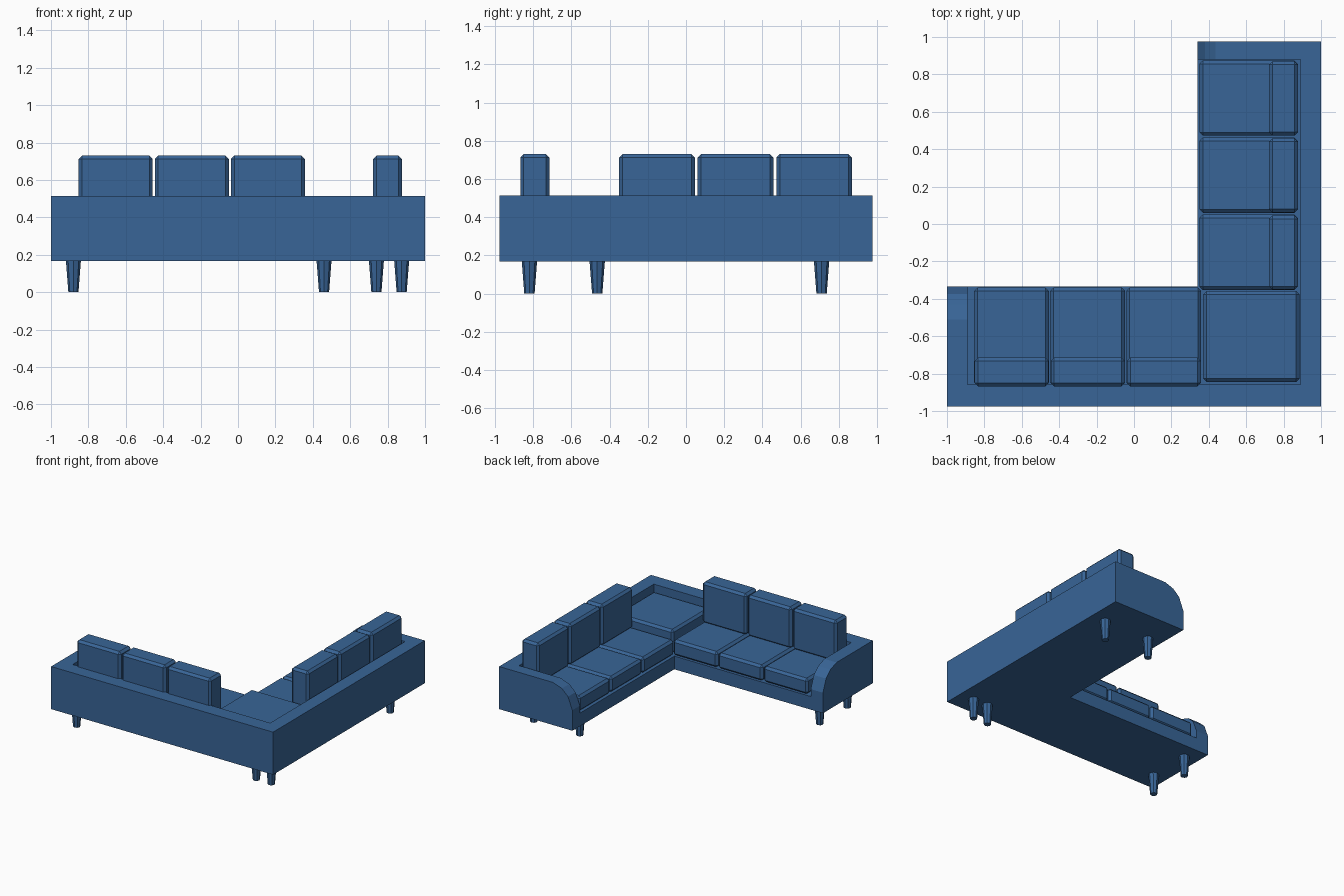
import bpy, bmesh, math
from mathutils import Vector

if "Cube" in bpy.data.objects:
    bpy.data.objects.remove(bpy.data.objects["Cube"])

blue = bpy.data.materials.new("blue fabric")
blue.diffuse_color = (0.04, 0.13, 0.31, 1)
blue.use_nodes = True
blue.node_tree.nodes["Principled BSDF"].inputs["Base Color"].default_value = blue.diffuse_color


def finish(bm, name):
    bmesh.ops.recalc_face_normals(bm, faces=bm.faces)
    me = bpy.data.meshes.new(name)
    bm.to_mesh(me)
    bm.free()
    ob = bpy.data.objects.new(name, me)
    bpy.context.collection.objects.link(ob)
    me.materials.append(blue)
    return ob


def prism(name, pts, direction):
    """Extrude a closed 3D outline along a vector."""
    bm = bmesh.new()
    face = bm.faces.new([bm.verts.new(p) for p in pts])
    res = bmesh.ops.extrude_face_region(bm, geom=[face], use_keep_orig=True)
    verts = [v for v in res["geom"] if isinstance(v, bmesh.types.BMVert)]
    bmesh.ops.translate(bm, verts=verts, vec=Vector(direction))
    return finish(bm, name)


def cushion(name, x0, x1, y0, y1, z0, z1, bevel=0.018):
    """Box with chamfered edges."""
    bm = bmesh.new()
    bmesh.ops.create_cube(bm, size=1)
    for v in bm.verts:
        v.co = ((x0 + x1) / 2 + v.co.x * (x1 - x0),
                (y0 + y1) / 2 + v.co.y * (y1 - y0),
                (z0 + z1) / 2 + v.co.z * (z1 - z0))
    bmesh.ops.bevel(bm, geom=bm.edges[:], offset=bevel, segments=1,
                    affect='EDGES', profile=0.5)
    return finish(bm, name)


BOTTOM, DECK, TOP = 0.168, 0.275, 0.515
X0, X1, Y0, Y1 = -1.0, 1.0, -0.977, 0.977   # outer extent
XI, YI = 0.34, -0.335                       # inner corner of the L
BACK_X, BACK_Y = 0.89, -0.857               # inner faces of the back rails
ARM_X, ARM_Y = -0.89, 0.88                  # inner faces of the arms

# L-shaped base between the arms and backs
prism("seat_base", [(ARM_X, BACK_Y, BOTTOM), (BACK_X, BACK_Y, BOTTOM),
                    (BACK_X, ARM_Y, BOTTOM), (XI, ARM_Y, BOTTOM),
                    (XI, YI, BOTTOM), (ARM_X, YI, BOTTOM)],
      (0, 0, DECK - BOTTOM))

# L-shaped back rail
prism("back_rail", [(X0, Y0, BOTTOM), (X1, Y0, BOTTOM), (X1, Y1, BOTTOM),
                    (BACK_X, Y1, BOTTOM), (BACK_X, BACK_Y, BOTTOM),
                    (X0, BACK_Y, BOTTOM)], (0, 0, TOP - BOTTOM))

# Arms with a faceted rounded front: (distance from the front edge, height)
curve = [(0.0, BOTTOM), (0.0, 0.335), (0.04, 0.435), (0.095, 0.487), (0.175, TOP)]
prism("left_arm", [(X0, YI - d, z) for d, z in curve]
      + [(X0, BACK_Y, TOP), (X0, BACK_Y, BOTTOM)], (ARM_X - X0, 0, 0))
prism("far_arm", [(XI + d, ARM_Y, z) for d, z in curve]
      + [(BACK_X, ARM_Y, TOP), (BACK_X, ARM_Y, BOTTOM)], (0, Y1 - ARM_Y, 0))

# Seat and back cushions, three on each wing
for i in range(3):
    a = -0.855 + i * 0.407
    cushion(f"front_wing_seat_{i+1}", a, a + 0.4, -0.865, -0.34, DECK, 0.402)
    cushion(f"front_wing_back_{i+1}", a + 0.003, a + 0.399, -0.868, -0.715, 0.395, 0.73)
    b = -0.352 + i * 0.412
    cushion(f"right_wing_seat_{i+1}", 0.35, 0.876, b, b + 0.402, DECK, 0.402)
    cushion(f"right_wing_back_{i+1}", 0.722, 0.876, b + 0.001, b + 0.398, 0.395, 0.73)

# Thicker cushion in the corner
cushion("corner_seat", 0.37, 0.885, -0.845, -0.358, DECK, 0.465)

# Tapered eight-sided legs
for i, (x, y) in enumerate([(-0.88, -0.82), (-0.88, -0.465), (0.74, -0.82),
                            (0.875, -0.82), (0.46, 0.71), (0.875, 0.71)]):
    bm = bmesh.new()
    bmesh.ops.create_cone(bm, cap_ends=True, segments=8, radius1=0.027,
                          radius2=0.04, depth=BOTTOM)
    bmesh.ops.translate(bm, verts=bm.verts, vec=(x, y, BOTTOM / 2))
    finish(bm, f"leg_{i+1}")
